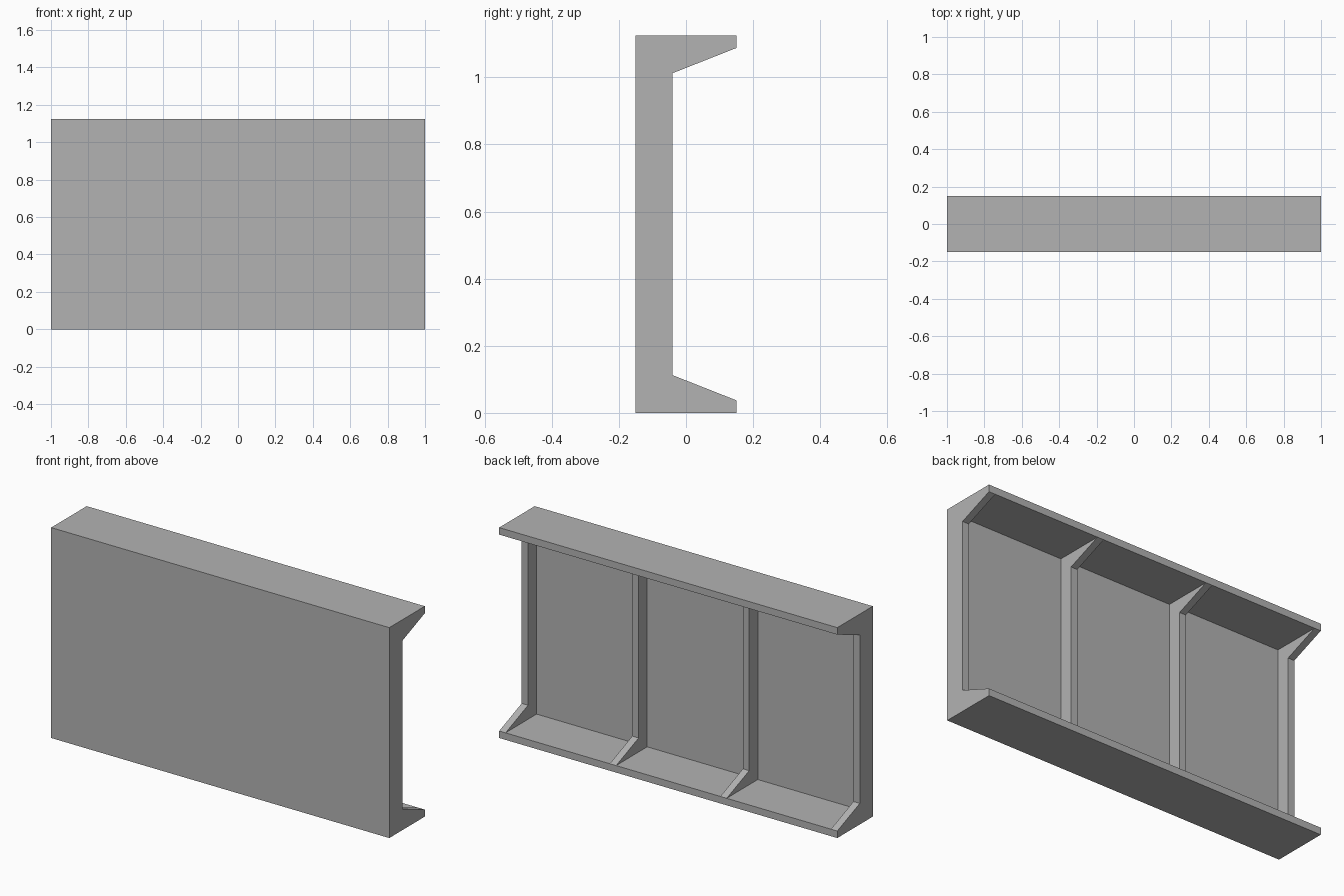
import bpy
import bmesh

LENGTH, DEPTH, HEIGHT = 2.0, 0.30, 1.125
PLATE = 0.0375            # thickness of skin, flanges and ribs
FRONT, BACK = -DEPTH / 2, DEPTH / 2
RIB_BACK = -0.04          # rear edge of the ribs along the web
GUSSET = 0.1125           # height where the rib slopes begin

cube = bpy.data.objects.get("Cube")
if cube:
    bpy.data.objects.remove(cube, do_unlink=True)

grey = bpy.data.materials.new("plain grey")
grey.use_nodes = True
colour = (0.45, 0.45, 0.45, 1)
grey.diffuse_color = colour
grey.node_tree.nodes["Principled BSDF"].inputs["Base Color"].default_value = colour


def extrude_profile(name, profile, x_centre, width):
    """Extrude a closed (y, z) profile along x."""
    bm = bmesh.new()
    verts = [bm.verts.new((x_centre - width / 2, y, z)) for y, z in profile]
    face = bm.faces.new(verts)
    result = bmesh.ops.extrude_face_region(bm, geom=[face])
    moved = [g for g in result["geom"] if isinstance(g, bmesh.types.BMVert)]
    bmesh.ops.translate(bm, verts=moved, vec=(width, 0, 0))
    bmesh.ops.recalc_face_normals(bm, faces=bm.faces)
    mesh = bpy.data.meshes.new(name)
    bm.to_mesh(mesh)
    bm.free()
    mesh.materials.append(grey)
    obj = bpy.data.objects.new(name, mesh)
    bpy.context.collection.objects.link(obj)
    return obj


def mirrored(lower):
    """Complete a lower half profile with its reflection about mid height."""
    return lower + [(y, HEIGHT - z) for y, z in reversed(lower)]


# Front skin with the top and bottom flanges
skin = FRONT + PLATE
extrude_profile("panel_channel",
                mirrored([(FRONT, 0), (BACK, 0), (BACK, PLATE), (skin, PLATE)]),
                0, LENGTH)

# Four evenly spaced ribs with sloped gussets at both ends
rib_profile = mirrored([(skin, PLATE), (BACK, PLATE), (RIB_BACK, GUSSET)])
spacing = (LENGTH - PLATE) / 3
for i in range(4):
    extrude_profile(f"rib_{i + 1}", rib_profile, (i - 1.5) * spacing, PLATE)
